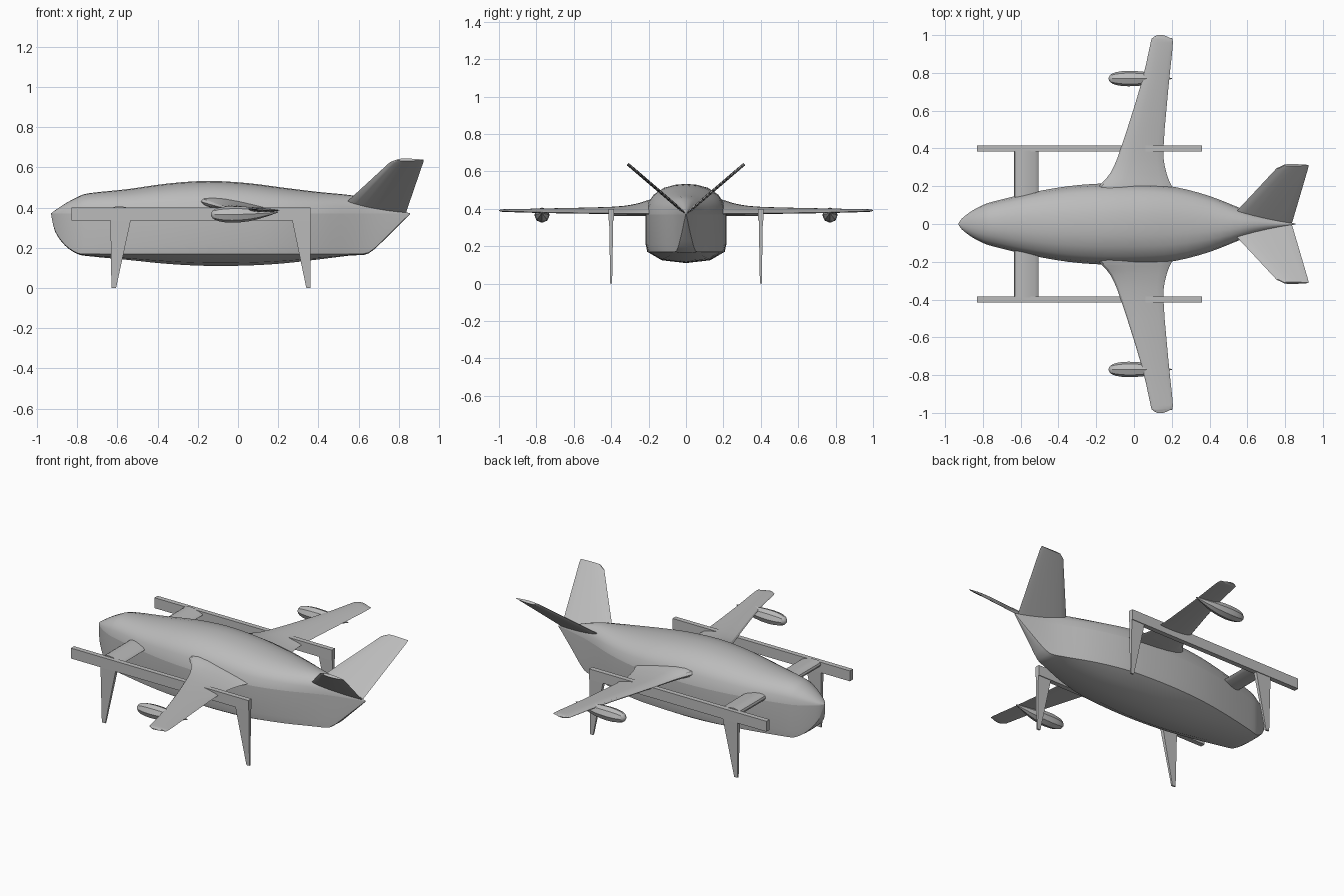
import bpy, bmesh, math
from mathutils import Vector

if "Cube" in bpy.data.objects:
    bpy.data.objects.remove(bpy.data.objects["Cube"], do_unlink=True)

grey = bpy.data.materials.new("plain grey")
grey.use_nodes = True
grey.diffuse_color = (0.5, 0.5, 0.5, 1)
grey.node_tree.nodes["Principled BSDF"].inputs["Base Color"].default_value = grey.diffuse_color


def refine(stations, steps):
    """Pass a smooth curve through rows of station values."""
    rows = [Vector(s) for s in stations]
    result = []
    for i in range(len(rows) - 1):
        a, b = rows[max(i - 1, 0)], rows[i]
        c, d = rows[i + 1], rows[min(i + 2, len(rows) - 1)]
        for k in range(steps):
            t = k / steps
            result.append(b + (c - a) * (t / 2)
                          + (a * 2 - b * 5 + c * 4 - d) * (t * t / 2)
                          + (b * 3 - a - c * 3 + d) * (t ** 3 / 2))
    return result + [rows[-1]]


def loft(name, rings, angle=30):
    """Skin closed rings of points and cap both ends."""
    bm = bmesh.new()
    loops = [[bm.verts.new(p) for p in ring] for ring in rings]
    n = len(loops[0])
    for a, b in zip(loops, loops[1:]):
        for i in range(n):
            j = (i + 1) % n
            bm.faces.new((a[i], a[j], b[j], b[i]))
    bm.faces.new(loops[0])
    bm.faces.new(loops[-1])
    bmesh.ops.remove_doubles(bm, verts=bm.verts, dist=0.0005)
    bmesh.ops.recalc_face_normals(bm, faces=bm.faces)
    mesh = bpy.data.meshes.new(name)
    bm.to_mesh(mesh)
    bm.free()
    obj = bpy.data.objects.new(name, mesh)
    bpy.context.collection.objects.link(obj)
    mesh.materials.append(grey)
    bpy.ops.object.select_all(action="DESELECT")
    obj.select_set(True)
    bpy.context.view_layer.objects.active = obj
    bpy.ops.object.shade_smooth_by_angle(angle=math.radians(angle))
    return obj


def airfoil(front, back, across, thick, count=8):
    """Closed wing section between a front and a back point."""
    front, back, across = Vector(front), Vector(back), Vector(across)
    ring = []
    for i in range(count * 2):
        a = math.pi * i / count
        t = (1 - math.cos(a)) / 2
        bulge = math.sin(a) * (1 - 0.6 * t) * thick * 0.6
        ring.append(front.lerp(back, t) + across * bulge)
    return ring


def box_ring(x0, x1, y, half, z):
    return [(x0, y - half, z), (x1, y - half, z), (x1, y + half, z), (x0, y + half, z)]


# Hull stations: x, half width, top height, keel height
deck = 0.37
hull = [(-0.93, 0.002, 0.372, 0.366), (-0.91, 0.03, 0.387, 0.28), (-0.86, 0.068, 0.42, 0.21),
        (-0.8, 0.1, 0.452, 0.17), (-0.74, 0.12, 0.472, 0.158), (-0.55, 0.165, 0.492, 0.14),
        (-0.35, 0.2, 0.52, 0.12), (-0.15, 0.215, 0.533, 0.11), (0.05, 0.212, 0.522, 0.112),
        (0.22, 0.195, 0.5, 0.122), (0.4, 0.148, 0.478, 0.142), (0.56, 0.085, 0.462, 0.162),
        (0.65, 0.052, 0.44, 0.172), (0.75, 0.025, 0.405, 0.262), (0.855, 0.002, 0.372, 0.366)]
lower, upper = [], []
for x, w, top, keel in refine(hull, 3):
    w = max(w, 0.001)
    h = max(top - deck, 0.001)
    chine = min(max(0.17, keel + 0.004), deck - 0.002)
    side = [(w, deck), (w, deck + (chine - deck) * 0.8), (w * 0.96, chine),
            (w * 0.6, keel + (chine - keel) * 0.25)]
    lower.append([(x, y, z) for y, z in side] + [(x, 0, keel)]
                 + [(x, -y, z) for y, z in reversed(side)])
    roof = [(w, deck), (w * 0.94, deck + h * 0.38), (w * 0.8, deck + h * 0.65),
            (w * 0.55, deck + h * 0.87), (w * 0.27, deck + h * 0.97)]
    upper.append([(x, y, z) for y, z in roof] + [(x, 0, top)]
                 + [(x, -y, z) for y, z in reversed(roof)])
loft("lower_hull", lower)
loft("upper_hull", upper, 35)

# Wing stations: span, front x, back x, front z, back z, thickness
wing = [(0.13, -0.215, 0.23, 0.435, 0.375, 0.08), (0.2, -0.185, 0.2, 0.43, 0.375, 0.065),
        (0.27, -0.125, 0.172, 0.412, 0.375, 0.05), (0.4, -0.07, 0.156, 0.4, 0.376, 0.036),
        (0.75, 0.04, 0.185, 0.394, 0.381, 0.025), (0.96, 0.088, 0.206, 0.392, 0.387, 0.016),
        (0.985, 0.098, 0.19, 0.392, 0.388, 0.013), (1.0, 0.122, 0.155, 0.391, 0.39, 0.006)]

# Fin corners: sideways distance, front x, back x, height
fin = [(0.0, 0.48, 0.835, 0.372), (0.295, 0.755, 0.922, 0.625), (0.312, 0.79, 0.924, 0.638)]

# Pod stations: x, radius, centre height
pod = [(-0.135, 0.003, 0.366), (-0.125, 0.02, 0.366), (-0.095, 0.034, 0.366),
       (-0.03, 0.041, 0.366), (0.06, 0.035, 0.368), (0.14, 0.018, 0.373), (0.2, 0.002, 0.378)]

for label, s in (("left", -1), ("right", 1)):
    loft(label + "_wing", [airfoil((x0, s * y, z0), (x1, s * y, z1), (0, 0, 1), t)
                           for y, x0, x1, z0, z1, t in refine(wing, 3)])
    loft(label + "_tail_fin", [airfoil((x0, s * y, z), (x1, s * y, z), (0, -s * 0.65, 0.76), 0.018)
                               for y, x0, x1, z in fin])
    # Faceted pod under the wing
    loft(label + "_wing_pod",
         [[(x, s * 0.77 + r * math.cos(k * math.pi / 4), z + r * math.sin(k * math.pi / 4))
           for k in range(8)] for x, r, z in refine(pod, 2)], 35)
    # Side rail, its cross beam and two tapered legs
    y = s * 0.4
    loft(label + "_rail", [box_ring(-0.83, 0.36, y, 0.015, z) for z in (0.337, 0.4)])
    loft(label + "_cross_beam", [airfoil((-0.635, s * d, 0.385), (-0.505, s * d, 0.382),
                                         (0, 0, 1), 0.05) for d in (0.1, 0.39)])
    loft(label + "_front_leg", [box_ring(-0.63, -0.607, y, 0.005, 0),
                                box_ring(-0.635, -0.532, y, 0.011, 0.345)])
    loft(label + "_rear_leg", [box_ring(0.34, 0.36, y, 0.005, 0),
                               box_ring(0.268, 0.36, y, 0.011, 0.345)])
